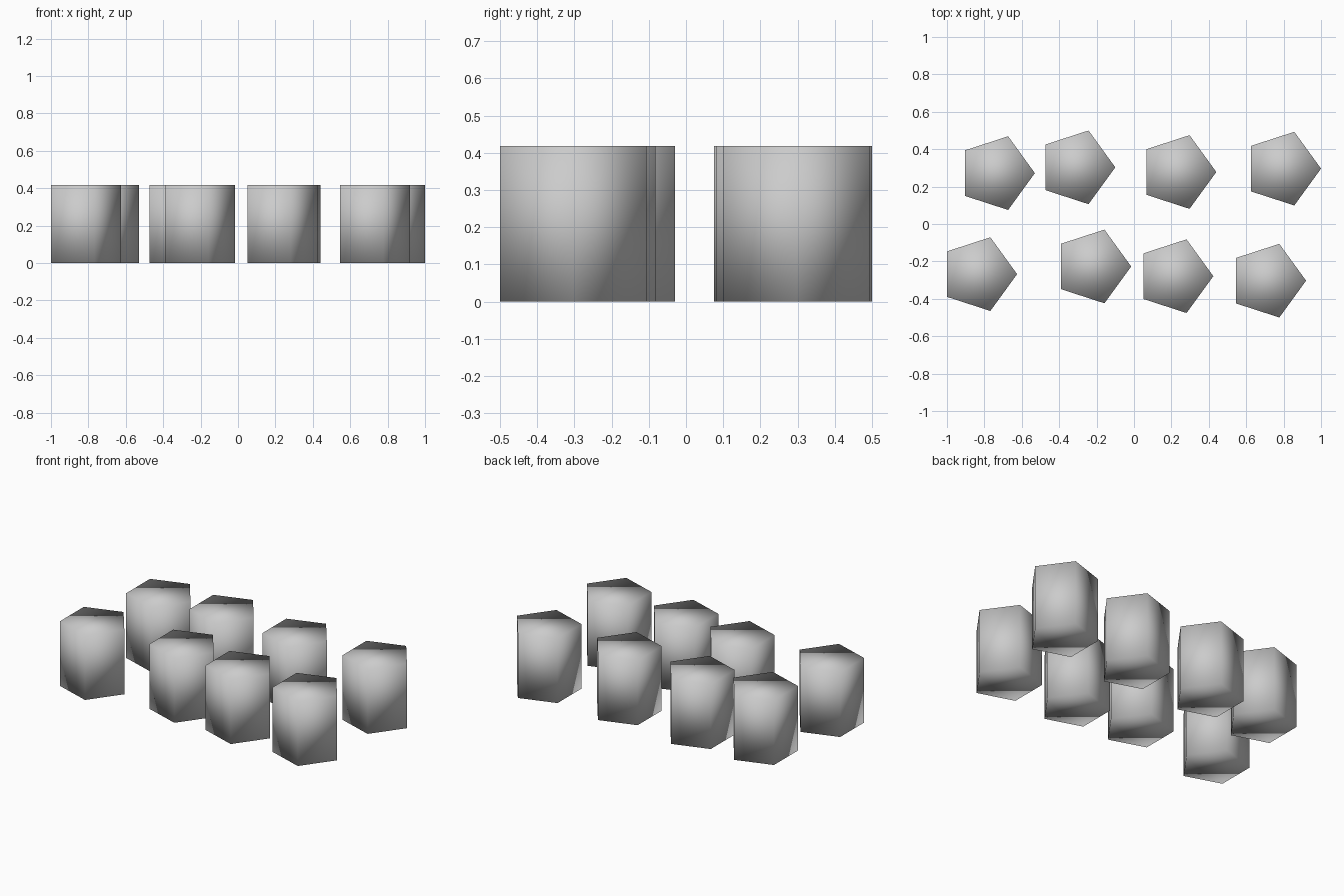
import bpy
import bmesh
from math import cos, sin, tau

cube = bpy.data.objects.get("Cube")
if cube:
    bpy.data.objects.remove(cube, do_unlink=True)

RADIUS = 0.207
HEIGHT = 0.418
SIDES = 5

# One plain grey for every block
grey = bpy.data.materials.new("grey")
grey.use_nodes = True
colour = (0.6, 0.6, 0.6, 1)
grey.diffuse_color = colour
grey.node_tree.nodes["Principled BSDF"].inputs["Base Color"].default_value = colour

# Shared pentagonal prism, one corner pointing to +x, smooth all over
bm = bmesh.new()
ring = [bm.verts.new((RADIUS * cos(tau * i / SIDES), RADIUS * sin(tau * i / SIDES), 0))
        for i in range(SIDES)]
base = bm.faces.new(ring)
top = bmesh.ops.extrude_face_region(bm, geom=[base], use_keep_orig=True)["geom"]
bmesh.ops.translate(bm, vec=(0, 0, HEIGHT),
                    verts=[v for v in top if isinstance(v, bmesh.types.BMVert)])
bmesh.ops.recalc_face_normals(bm, faces=bm.faces)
for face in bm.faces:
    face.smooth = True
mesh = bpy.data.meshes.new("pentagonal_block")
bm.to_mesh(mesh)
bm.free()
mesh.materials.append(grey)

# Two loose rows of blocks: centre positions from right to left
rows = {
    "back_block": [(-0.737, 0.272), (-0.307, 0.303), (0.233, 0.278), (0.793, 0.296)],
    "front_block": [(-0.832, -0.268), (-0.222, -0.227), (0.217, -0.279), (0.713, -0.303)],
}
for name, spots in rows.items():
    for i, (x, y) in enumerate(spots, 1):
        block = bpy.data.objects.new(f"{name}_{i}", mesh)
        block.location = (x, y, 0)
        bpy.context.collection.objects.link(block)
